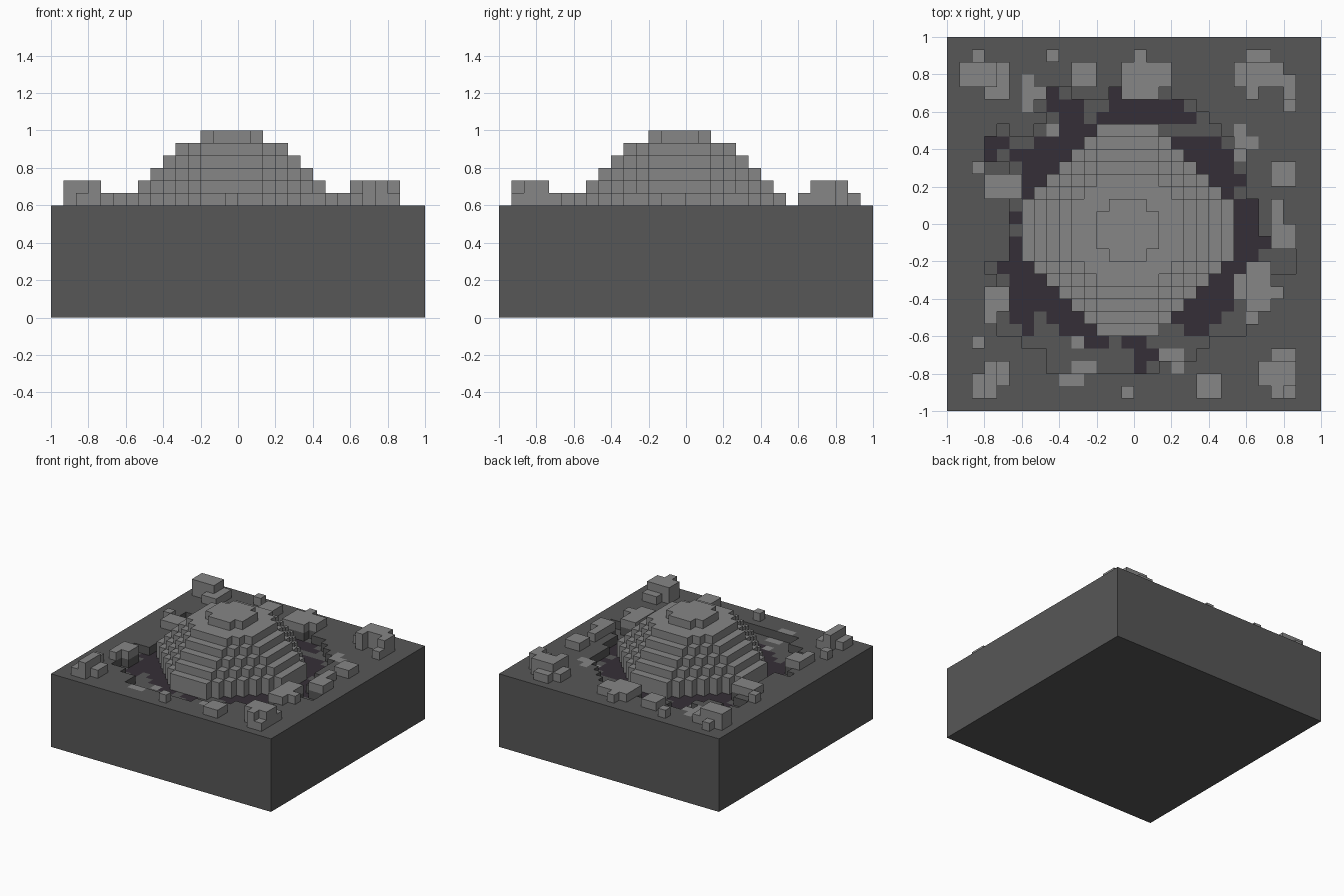
import bpy
import bmesh

cube = bpy.data.objects.get("Cube")
if cube:
    bpy.data.objects.remove(cube, do_unlink=True)

N = 30
V = 2 / N              # edge of one block
GROUND, FLOOR = 9, 8   # heights in blocks


def material(name, rgb):
    m = bpy.data.materials.new(name)
    m.use_nodes = True
    m.diffuse_color = (*rgb, 1)
    m.node_tree.nodes["Principled BSDF"].inputs["Base Color"].default_value = (*rgb, 1)
    return m


dark_stone = material("dark stone", (0.095, 0.095, 0.095))
pale_stone = material("pale stone", (0.24, 0.24, 0.24))
ash = material("purple ash", (0.036, 0.028, 0.038))


def patch(column, row, width=1, depth=1):
    """Cells of a rectangle; rows count from the back, columns from the right side."""
    return {(column + i, row + j) for i in range(width) for j in range(depth)}


def area(*patches):
    return set().union(*(patch(*p) for p in patches))


def octagon(reach_x, reach_y, diagonal):
    """Cells of an octagon around the mound's centre."""
    return {(c, r) for c in range(N) for r in range(N)
            if abs(c - 14) <= reach_x and abs(r - 15) <= reach_y
            and abs(c - 14) + abs(r - 15) <= diagonal}


def blocks(name, cells, bottom, mats):
    """Stepped solid; cells maps (column, row) to (top height, top material)."""
    bm = bmesh.new()

    def face(points, mat=0):
        f = bm.faces.new([bm.verts.new((x * V - 1, 1 - y * V, z * V)) for x, y, z in points])
        f.material_index = mat

    for (c, r), (top, mat) in cells.items():
        corners = [(c, r + 1), (c + 1, r + 1), (c + 1, r), (c, r)]
        face([(x, y, top) for x, y in corners], mat)
        face([(x, y, bottom) for x, y in reversed(corners)])
        # side walls down to the lower neighbour
        for i, (dc, dr) in enumerate([(0, 1), (1, 0), (0, -1), (-1, 0)]):
            low = cells.get((c + dc, r + dr), (bottom, 0))[0]
            if low < top:
                (ax, ay), (bx, by) = corners[i], corners[(i + 1) % 4]
                face([(ax, ay, low), (bx, by, low), (bx, by, top), (ax, ay, top)])
    bmesh.ops.remove_doubles(bm, verts=bm.verts, dist=V / 100)
    # merge flat areas of one colour into clean faces
    bmesh.ops.dissolve_limit(bm, angle_limit=0.01, verts=bm.verts, edges=bm.edges,
                             delimit={'MATERIAL'})
    mesh = bpy.data.meshes.new(name)
    bm.to_mesh(mesh)
    bm.free()
    for m in mats:
        mesh.materials.append(m)
    bpy.context.collection.objects.link(bpy.data.objects.new(name, mesh))


# Boulders: low ones are one block high, tall ones two
low = area((2, 1), (4, 2, 1, 2), (3, 4, 2), (8, 1), (10, 2, 2, 2), (15, 1),
           (14, 2, 4, 2), (14, 4, 3), (24, 1, 2), (23, 2, 1, 2), (27, 5),
           (2, 10), (3, 11, 3, 2), (26, 10, 2, 2), (26, 13, 1, 2), (26, 15, 2, 2),
           (24, 18, 2, 4), (26, 20), (3, 20, 2, 2), (3, 22), (2, 24), (26, 25, 2),
           (4, 26, 1, 2), (2, 27, 1, 2), (14, 28), (20, 27, 2, 2), (27, 28))
tall = area((1, 2, 3, 2), (24, 2, 3, 2), (27, 3, 1, 2), (24, 4),
            (25, 26, 3, 2), (26, 28), (3, 26, 1, 3))
boulders = {cell: (GROUND + (2 if cell in tall else 1), 0) for cell in low | tall}
blocks("boulders", boulders, GROUND, [pale_stone])

# Moat: an octagon with ragged bays, left solid under the boulders
bays = area((8, 4, 2), (13, 4), (17, 4), (7, 5, 2), (4, 7), (3, 8, 3), (3, 9, 2),
            (24, 13, 1, 5), (25, 16), (25, 17, 3), (3, 18, 2), (24, 18, 4), (4, 19),
            (3, 22, 3), (23, 22, 2), (4, 23, 4), (22, 23, 2), (6, 24, 2),
            (8, 25, 11), (8, 26, 9))
moat = (octagon(9, 10, 15) | bays) - low - tall

# Ash: a ring at the foot of the mound, with gaps and outlying spots
gaps = area((17, 7, 2), (17, 23, 2), (13, 24), (16, 24, 2), (5, 13), (5, 15),
            (23, 12), (11, 6))
spots = area((8, 4), (13, 4), (8, 5, 3), (13, 5, 6), (9, 6, 2), (18, 6, 2), (9, 7),
             (3, 8, 2), (3, 9), (7, 8, 3), (19, 8, 3), (5, 9, 3), (21, 9, 2),
             (6, 10), (22, 10), (23, 11), (24, 13, 1, 5), (25, 16), (4, 18),
             (5, 19), (5, 20, 2, 2), (7, 21), (22, 20), (21, 21, 2), (5, 22, 2),
             (8, 22), (20, 22, 2), (6, 23), (9, 23), (19, 23, 2), (15, 25, 2), (15, 26))
ash_cells = (octagon(9, 9, 12) - gaps) | spots

# Pale flat stones in the ground
flat_stones = area((6, 3, 1, 3), (7, 4), (8, 7), (23, 7, 1, 3), (24, 8), (23, 19),
                   (23, 20), (24, 22), (10, 24), (17, 25, 2), (10, 26, 2),
                   (9, 27, 2), (18, 26))

# Ground slab
ground = {}
for cell in patch(0, 0, N, N):
    colour = 1 if cell in flat_stones else 2 if cell in ash_cells & moat else 0
    ground[cell] = (FLOOR if cell in moat else GROUND, colour)
blocks("ground_slab", ground, 0, [dark_stone, pale_stone, ash])

# Central stepped mound: stacked octagonal layers
layers = [octagon(k, k, k + 2) for k in (8, 7, 6, 5, 4)] + [octagon(2, 2, 3)]
mound = {cell: (GROUND + sum(cell in layer for layer in layers), 0) for cell in layers[0]}
blocks("stepped_mound", mound, FLOOR, [pale_stone])
